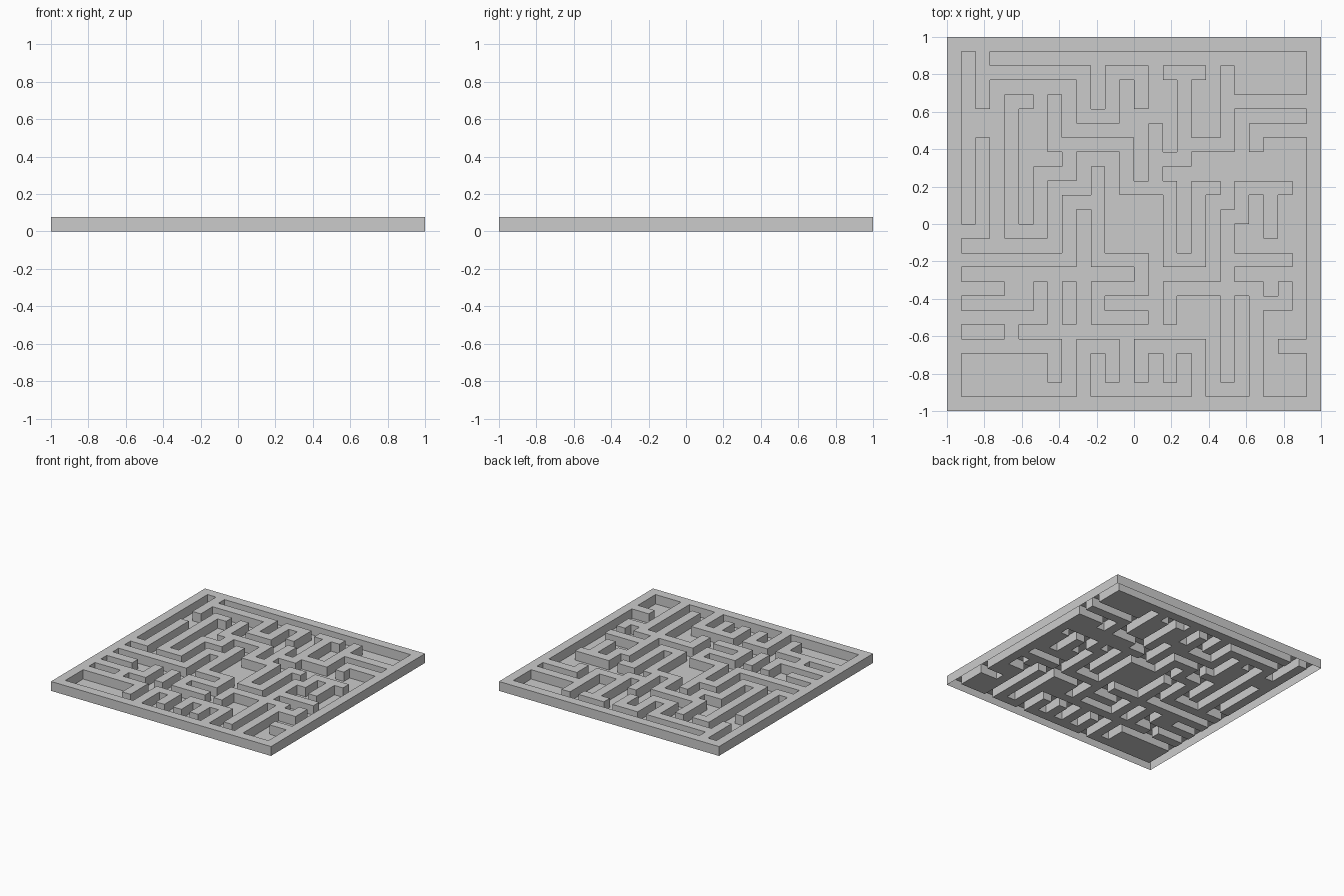
import bpy
import bmesh

if "Cube" in bpy.data.objects:
    bpy.data.objects.remove(bpy.data.objects["Cube"])

N = 26                 # tiles per side, border included
T = 2 / N              # tile size, also the wall height
walls = set()


def wall(x, y, *stops):
    """Run a one-tile wall from (x, y); stops alternate: to column, to row (row 0 at the back)."""
    walls.add((x, y))
    for k, stop in enumerate(stops):
        while (y if k % 2 else x) != stop:
            if k % 2:
                y += 1 if stop > y else -1
            else:
                x += 1 if stop > x else -1
            walls.add((x, y))


# outer border
wall(0, 0, 25, 25, 0, 0)
# walls from the back side
wall(2, 0, 2, 4)
wall(2, 2, 9, 5, 11, 2, 13, 4)
# long wall from the right side, winding to the left and its branches
wall(25, 4, 19, 2)
wall(19, 4, 19, 7, 16, 2)
wall(15, 2, 17)
wall(16, 7, 16, 8, 14)
wall(14, 6, 14, 10)
wall(18, 10, 17, 15, 15, 10, 12, 7, 7, 4)
wall(8, 7, 8, 9, 6, 13, 4, 4, 5)
# short walls from the right side
wall(25, 6, 21, 7)
wall(25, 21, 23)
# walls from the left side
wall(0, 13, 2, 7)
wall(0, 15, 8, 11, 10, 9)
wall(10, 11, 10, 15, 13, 17, 10, 19, 13)
wall(0, 17, 3)
wall(0, 19, 6, 17)
wall(4, 19, 4, 21)
wall(0, 21, 7, 23)
# free-standing block
wall(8, 17, 8, 19)
# walls from the front side
wall(9, 25, 9, 21, 11, 23)
wall(17, 25, 17, 21, 13, 23)
wall(15, 21, 15, 23)
wall(21, 25, 21, 18, 23, 17)
# cross walls on the right
wall(21, 18, 21, 17, 15, 19)
wall(23, 10, 20, 12, 19, 23)
wall(19, 15, 23)
wall(22, 10, 22, 13)

bm = bmesh.new()


def quad(*pts):
    bm.faces.new([bm.verts.new(p) for p in pts])


# one open-bottomed sheet: wall tops, corridor floors and the upright sides
for j in range(N):
    for i in range(N):
        x0, x1 = -1 + i * T, -1 + (i + 1) * T
        y1, y0 = 1 - j * T, 1 - (j + 1) * T
        solid = (i, j) in walls
        z = T if solid else 0
        quad((x0, y0, z), (x1, y0, z), (x1, y1, z), (x0, y1, z))
        if not solid:
            continue
        # upright sides wherever a wall meets a corridor or the outside
        for di, dj, a, b in ((0, 1, (x0, y0), (x1, y0)), (1, 0, (x1, y0), (x1, y1)),
                             (0, -1, (x1, y1), (x0, y1)), (-1, 0, (x0, y1), (x0, y0))):
            if (i + di, j + dj) not in walls:
                quad((*a, 0), (*b, 0), (*b, T), (*a, T))

bmesh.ops.remove_doubles(bm, verts=bm.verts, dist=1e-4)
mesh = bpy.data.meshes.new("maze_board")
bm.to_mesh(mesh)
bm.free()
bpy.context.collection.objects.link(bpy.data.objects.new("maze_board", mesh))
